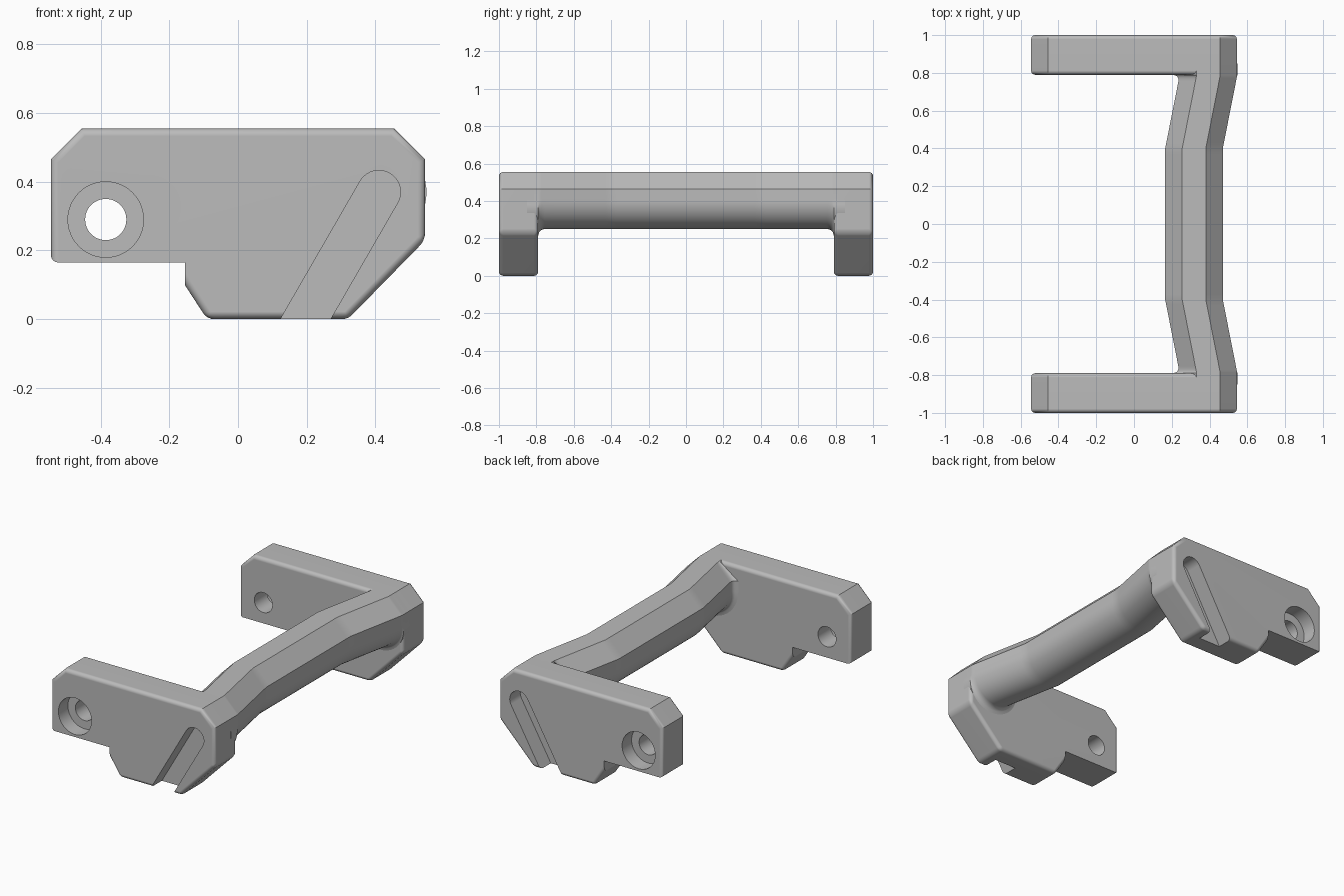
import bpy, bmesh
from math import sin, cos, pi, sqrt, radians

if "Cube" in bpy.data.objects:
    bpy.data.objects.remove(bpy.data.objects["Cube"], do_unlink=True)

grey = bpy.data.materials.new("plain_grey")
grey.use_nodes = True
grey.diffuse_color = (0.5, 0.5, 0.5, 1)
grey.node_tree.nodes["Principled BSDF"].inputs["Base Color"].default_value = (0.5, 0.5, 0.5, 1)


def loft(rings):
    """Closed skin through rings of equal point count."""
    bm = bmesh.new()
    loops = [[bm.verts.new(p) for p in ring] for ring in rings]
    n = len(loops[0])
    for a, b in zip(loops, loops[1:]):
        for i in range(n):
            j = (i + 1) % n
            bm.faces.new((a[i], a[j], b[j], b[i]))
    bm.faces.new(loops[0])
    bm.faces.new(loops[-1])
    bmesh.ops.recalc_face_normals(bm, faces=bm.faces)
    return bm


def prism(profile, y0, y1):
    return loft([[(x, y, z) for x, z in profile] for y in (y0, y1)])


def make_object(name, bm):
    mesh = bpy.data.meshes.new(name)
    bm.to_mesh(mesh)
    bm.free()
    mesh.materials.append(grey)
    obj = bpy.data.objects.new(name, mesh)
    bpy.context.collection.objects.link(obj)
    return obj


def activate(obj):
    bpy.ops.object.select_all(action="DESELECT")
    obj.select_set(True)
    bpy.context.view_layer.objects.active = obj


def arc(cx, cz, r, start, end, steps):
    angles = [start + (end - start) * i / steps for i in range(steps + 1)]
    return [(cx + r * cos(a), cz + r * sin(a)) for a in angles]


def cut(target, bm):
    cutter = make_object("cutter", bm)
    cutter.hide_render = True
    mod = target.modifiers.new("cut", "BOOLEAN")
    mod.operation = "DIFFERENCE"
    mod.solver = "EXACT"
    mod.object = cutter
    activate(target)
    bpy.ops.object.modifier_apply(modifier=mod.name)
    bpy.data.objects.remove(cutter, do_unlink=True)


# Side brackets: notched plate with rounded rims
outer, inner = -1.0, -0.79
outline = [(-0.545, 0.165), (-0.545, 0.465), (-0.455, 0.555), (0.455, 0.555),
           (0.545, 0.465), (0.545, 0.23), (0.32, 0), (-0.09, 0),
           (-0.155, 0.1), (-0.155, 0.165)]
bm = prism(outline, outer, inner)
rounded = []
for e in bm.edges:
    a, b = (v.co for v in e.verts)
    mid = (a + b) / 2
    if abs(a.y - b.y) < 0.01:
        if not 0.12 < mid.z < 0.17:       # notch rims stay sharp
            rounded.append(e)
    elif mid.z < 0.24 and abs(mid.x + 0.155) > 0.01:
        rounded.append(e)
bmesh.ops.bevel(bm, geom=rounded, offset=0.022, segments=4, profile=0.5,
                affect="EDGES", clamp_overlap=True)
brackets = make_object("side_brackets", bm)

# Bolt hole with counterbore on the outer face
for radius, y_end in ((0.11, outer + 0.09), (0.06, inner + 0.1)):
    cut(brackets, prism(arc(-0.385, 0.29, radius, 0, 2 * pi, 48)[:-1], outer - 0.1, y_end))

# Slanted slot, open at the bottom
slope = radians(60)
slot = arc(0.41, 0.37, 0.063, slope - pi / 2, slope + pi / 2, 20)
slot += [(x - 0.6 * cos(slope), z - 0.6 * sin(slope)) for x, z in (slot[-1], slot[0])]
cut(brackets, prism(slot, outer - 0.1, outer + 0.1))

mirror = brackets.modifiers.new("mirror", "MIRROR")
mirror.use_axis = (False, True, False)
mirror.use_mirror_merge = False
activate(brackets)
bpy.ops.object.modifier_apply(modifier=mirror.name)


# Grip bar: chamfered top, round underside, flared into the brackets
def bar_ring(y):
    d = abs(y)
    shift = 0.075 * min(max((d - 0.4) / 0.38, 0), 1)
    r = 0.035
    gap = min(max(-inner - d, 0), r)
    flare = r - sqrt(r * r - (r - gap) ** 2)
    ring = [(0.255, 0.555), (0.38, 0.555), (0.47, 0.465)]
    steps = 24
    for i in range(steps + 1):
        a = -pi * i / steps
        grow = flare * (sin(-a) if a > -pi / 2 else 1)
        ring.append((0.3175 + (0.1525 + grow) * cos(a), 0.4025 + (0.1525 + grow) * sin(a)))
    ring.append((0.165 - flare, 0.465))
    return [(x + shift, y, z) for x, z in ring]


half = [0.37, 0.4, 0.43, 0.5, 0.6, 0.7, 0.755, 0.765, 0.773, 0.78, 0.786, 0.79, 0.85]
bar = make_object("grip_bar", loft([bar_ring(y) for y in [-h for h in reversed(half)] + half]))

# Smooth shading with crisp edges
for obj in (brackets, bar):
    activate(obj)
    bpy.ops.object.shade_smooth_by_angle(angle=radians(30))
    weighted = obj.modifiers.new("weighted_normals", "WEIGHTED_NORMAL")
    weighted.keep_sharp = True
